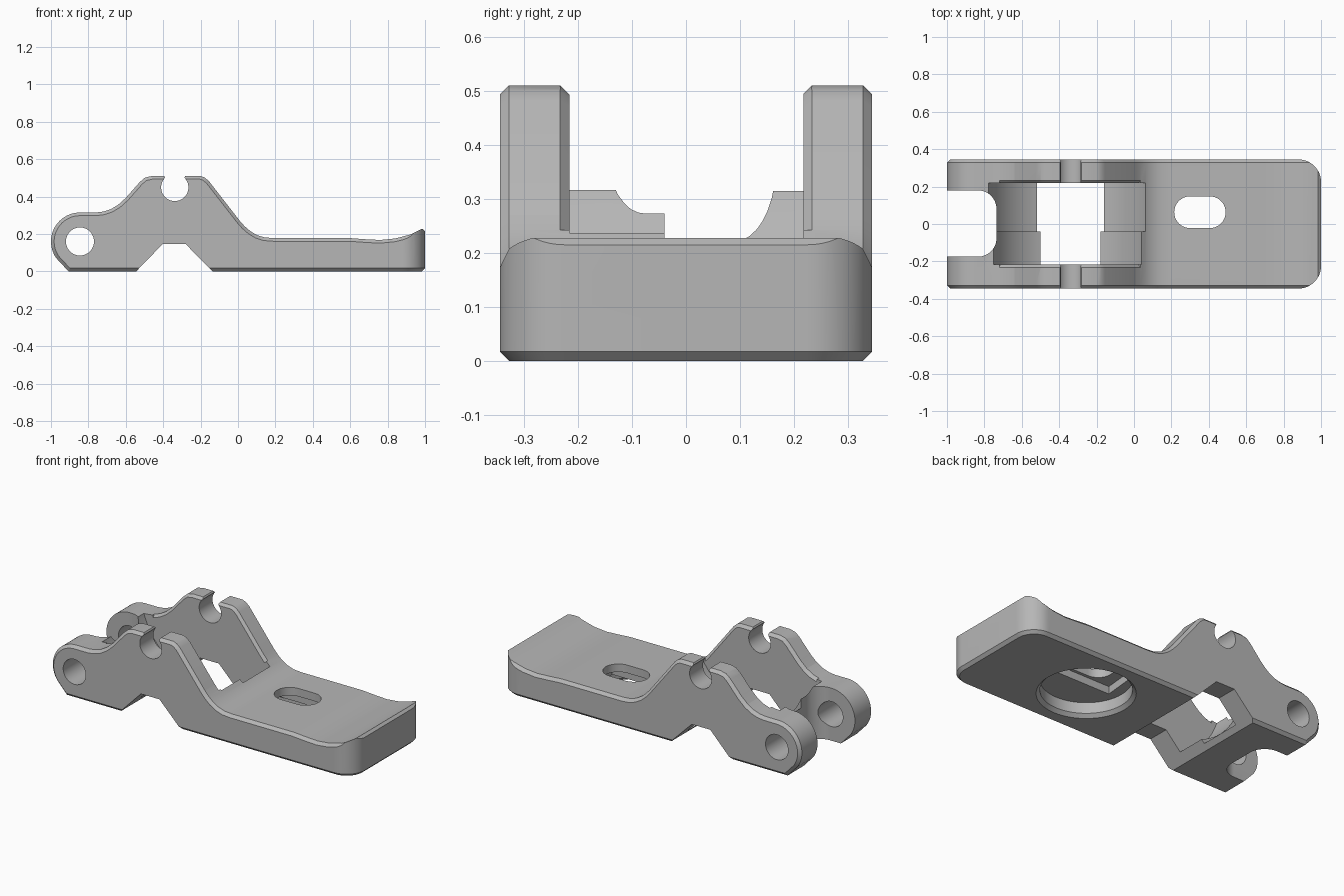
import bpy, bmesh, math
from mathutils import Vector

if "Cube" in bpy.data.objects:
    bpy.data.objects.remove(bpy.data.objects["Cube"])

grey = bpy.data.materials.new("plain grey")
grey.diffuse_color = (0.47, 0.47, 0.47, 1)
grey.use_nodes = True
grey.node_tree.nodes["Principled BSDF"].inputs["Base Color"].default_value = grey.diffuse_color


def arc(cx, cy, r, a0=0, a1=360, n=64):
    full = abs(a1 - a0) == 360
    steps = n if full else n + 1
    return [(cx + r * math.cos(math.radians(a0 + (a1 - a0) * i / n)),
             cy + r * math.sin(math.radians(a0 + (a1 - a0) * i / n))) for i in range(steps)]


def prism(name, pts, d0, d1, axis, pts2=None, chamfer=0.0, caps=(0, 1)):
    """Extrude a 2D outline along y or z; optionally chamfer its end caps."""
    bm = bmesh.new()
    place = (lambda a, b, d: (a, d, b)) if axis == 'y' else (lambda a, b, d: (a, b, d))
    lo = [bm.verts.new(place(a, b, d0)) for a, b in pts]
    hi = [bm.verts.new(place(a, b, d1)) for a, b in (pts2 or pts)]
    n = len(pts)
    ends = [bm.faces.new(lo), bm.faces.new(hi)]
    for i in range(n):
        j = (i + 1) % n
        bm.faces.new((lo[i], lo[j], hi[j], hi[i]))
    bmesh.ops.recalc_face_normals(bm, faces=bm.faces[:])
    if chamfer:
        edges = list({e for c in caps for e in ends[c].edges})
        bmesh.ops.bevel(bm, geom=edges, offset=chamfer, segments=1,
                        affect='EDGES', clamp_overlap=False)
    return finish(name, bm)


def finish(name, bm):
    bmesh.ops.recalc_face_normals(bm, faces=bm.faces[:])
    me = bpy.data.meshes.new(name)
    bm.to_mesh(me)
    bm.free()
    ob = bpy.data.objects.new(name, me)
    bpy.context.collection.objects.link(ob)
    me.materials.append(grey)
    return ob


def edge_cutter(path, side, y0, c, e=0.004):
    """Triangular sweep that chamfers the inner top edge of a wall."""
    bm = bmesh.new()
    P = [Vector(p) for p in path]
    rings = []
    for i, p in enumerate(P):
        t = (P[min(i + 1, len(P) - 1)] - P[max(i - 1, 0)]).normalized()
        n = Vector((-t.y, t.x))
        a, b = p - n * (c + e), p + n * e
        rings.append([bm.verts.new((q.x, side * y, q.y)) for q, y in
                      ((a, y0 - e), (b, y0 + c + e), (b, y0 - e))])
    for r, s in zip(rings, rings[1:]):
        for k in range(3):
            m = (k + 1) % 3
            bm.faces.new((r[k], r[m], s[m], s[k]))
    bm.faces.new(rings[0])
    bm.faces.new(rings[-1])
    return finish("edge_cutter", bm)


def combine(ob, cutter, op='DIFFERENCE'):
    cutter.hide_render = True
    bpy.context.view_layer.objects.active = ob
    m = ob.modifiers.new("cut", 'BOOLEAN')
    m.operation, m.solver, m.object = op, 'EXACT', cutter
    bpy.ops.object.modifier_apply(modifier=m.name)
    bpy.data.objects.remove(cutter)


# side profile: rounded nose, humped walls, flat pad with raised lip
hump = [(-.76, .315), (-.72, .32), (-.68, .333), (-.64, .357), (-.60, .393),
        (-.525, .478), (-.497, .502), (-.46, .51), (-.20, .51), (-.178, .502),
        (-.155, .482), (.01, .27), (.035, .242), (.065, .216), (.10, .195)]
pad = [(.14, .182), (.19, .178), (.60, .178), (.68, .172), (.76, .168), (.84, .176),
       (.92, .197), (.985, .228), (1.0, .215), (1.0, 0)]
nose = arc(-.845, .16, .155, 215, 90, 20)
body = prism("lever_body", [(-.906, 0)] + nose + hump + pad, -.345, .345, 'y', chamfer=.017)

# rounded plan corners at the pad end, chamfered along the bottom
plan = ([(-1.2, -.5), (.7, -.5), (.7, -.345)] + arc(.88, -.225, .12, -90, 0, 14)
        + arc(.88, .225, .12, 0, 90, 14) + [(.7, .345), (.7, .5), (-1.2, .5)])
combine(body, prism("plan_cutter", plan, 0, .8, 'z', chamfer=.017, caps=(0,)), 'INTERSECT')
# bottom chamfer is limited to the outline, so the nose stays untouched

# round wheel pocket between the walls, in two widths
combine(body, prism("pocket_cutter", arc(-.338, .45, .435, n=96), -.216, .19, 'y'))
combine(body, prism("wide_pocket_cutter", arc(-.338, .45, .46, n=96), -.04, .218, 'y'))

# inner top edges of both walls
for side in (-1, 1):
    combine(body, edge_cutter(hump[1:-2], side, .217, .016))

# V notch under the walls
combine(body, prism("notch_cutter", [(-.593, -.05), (-.403, .146), (-.28, .146), (-.085, -.05)],
                    -.5, .5, 'y'))

# slot between the nose arms with rounded inner corners
slot = ([(-1.2, -.175)] + arc(-.835, -.075, .1, -90, 0, 12)
        + arc(-.835, .08, .1, 0, 90, 12) + [(-1.2, .18)])
combine(body, prism("slot_cutter", slot, -.2, .8, 'z'))

# pivot hole and open snap hook
combine(body, prism("pivot_cutter", arc(-.845, .16, .075), -.5, .5, 'y'))
combine(body, prism("hook_cutter", arc(-.338, .449, .073), -.5, .5, 'y'))
combine(body, prism("mouth_cutter", [(-.386, .45), (-.29, .45), (-.29, .495), (-.27, .53),
                                     (-.406, .53), (-.386, .495)], -.5, .5, 'y'))

# oval hole in the pad and the stepped round recess beneath it
oval = arc(.405, .063, .085, -90, 90, 20) + arc(.30, .063, .085, 90, 270, 20)
combine(body, prism("oval_cutter", oval, -.1, .5, 'z'))
combine(body, prism("recess_cutter", arc(.33, 0, .245), -.1, .085, 'z'))
combine(body, prism("recess_rim_cutter", arc(.33, 0, .275), -.01, .02, 'z',
                    pts2=arc(.33, 0, .245)))
combine(body, prism("recess_step_cutter", [(.14, -.04), (.52, -.04), (.50, .165), (.16, .165)],
                    .05, .13, 'z'))

bpy.ops.object.select_all(action='DESELECT')
body.select_set(True)
bpy.context.view_layer.objects.active = body
bpy.ops.object.shade_smooth_by_angle(angle=math.radians(30))
